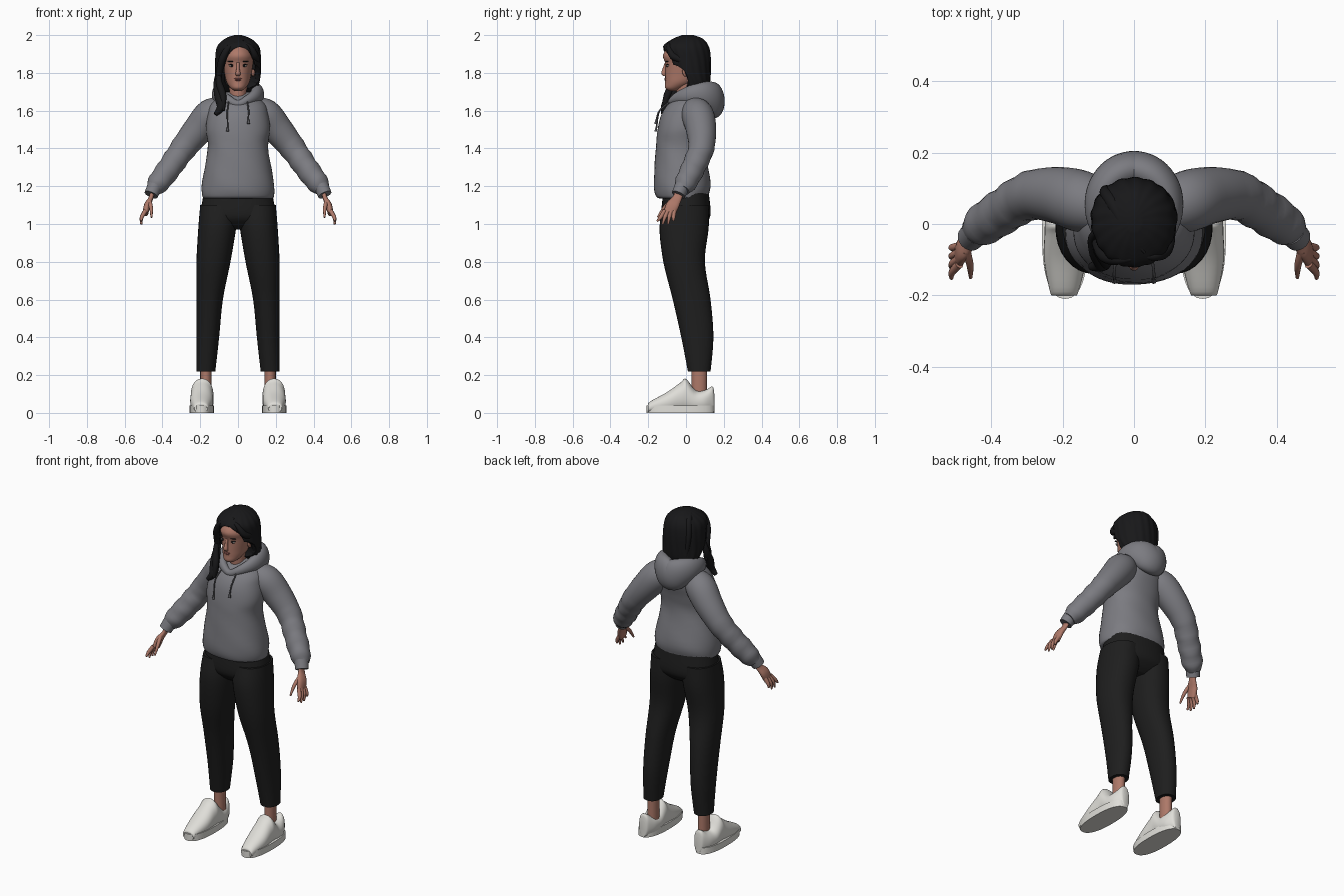
import bpy, bmesh
from math import sin, cos, pi, sqrt, copysign
from mathutils import Vector

cube = bpy.data.objects.get("Cube")
if cube:
    bpy.data.objects.remove(cube, do_unlink=True)

X, Y, Z = Vector((1, 0, 0)), Vector((0, 1, 0)), Vector((0, 0, 1))


def material(name, *rgb):
    mat = bpy.data.materials.new(name)
    mat.use_nodes = True
    mat.diffuse_color = (*rgb, 1)
    shader = mat.node_tree.nodes["Principled BSDF"]
    shader.inputs["Base Color"].default_value = (*rgb, 1)
    shader.inputs["Roughness"].default_value = .8
    return mat


GREY = material("grey fleece", .2, .2, .22)
CORD = material("dark grey cord", .1, .1, .11)
BLACK = material("black trousers", .013, .013, .013)
HAIR = material("black hair", .009, .009, .01)
SKIN = material("skin", .42, .19, .14)
LIP = material("lips", .3, .1, .09)
WHITE = material("white leather", .74, .73, .69)
EYE = material("eye white", .5, .46, .43)


def finish(part, mat):
    part.data.materials.append(mat)
    bpy.ops.object.select_all(action='DESELECT')
    part.select_set(True)
    bpy.context.view_layer.objects.active = part
    bpy.ops.object.shade_smooth_by_angle(angle=.9)
    return part


def spline(rows, steps, cyclic):
    """Smooth interpolation through rows of numbers."""
    count, result = len(rows), []

    def pick(index):
        return rows[index % count] if cyclic else rows[max(0, min(count - 1, index))]

    for i in range(count if cyclic else count - 1):
        before, start, end, after = (pick(i + k) for k in (-1, 0, 1, 2))
        for step in range(steps):
            t = step / steps
            row = []
            for p, q, r, w in zip(before, start, end, after):
                bend = 2 * p - 5 * q + 4 * r - w
                row.append(q + t * (r - p + t * (bend + t * (3 * (q - r) + w - p))) / 2)
            result.append(row)
    return result if cyclic else result + [list(rows[-1])]


def sweep(name, rows, mat, axes=None, ref=Y, side=1, sides=32, power=2.0, cyclic=False, ripple=None):
    """Skin rings (x, y, z, radius, radius) that lie on fixed axes or across the path."""
    rows = spline(rows, 5, cyclic)
    points = [Vector((x * side, y, z)) for x, y, z, *radii in rows]
    count, bm, rings = len(rows), bmesh.new(), []
    for i, (point, row) in enumerate(zip(points, rows)):
        if axes:
            u, v = axes
        else:
            after = points[(i + 1) % count] if cyclic else points[min(i + 1, count - 1)]
            before = points[i - 1] if cyclic else points[max(i - 1, 0)]
            tangent = (after - before).normalized()
            u = (ref - tangent * ref.dot(tangent)).normalized()
            v = tangent.cross(u)
        ring = []
        for k in range(sides):
            angle = 2 * pi * k / sides
            a, b = (copysign(abs(w) ** (2 / power), w) for w in (cos(angle), sin(angle)))
            swell = 1 + ripple(angle, point.z) if ripple else 1
            ring.append(bm.verts.new(point + swell * (u * a * row[-2] + v * b * row[-1])))
        rings.append(ring)
    for i in range(count if cyclic else count - 1):
        low, high = rings[i], rings[(i + 1) % count]
        for k in range(sides):
            j = (k + 1) % sides
            bm.faces.new((low[k], low[j], high[j], high[k]))
    if not cyclic:
        bm.faces.new(rings[0])
        bm.faces.new(rings[-1])
    bmesh.ops.recalc_face_normals(bm, faces=bm.faces)
    mesh = bpy.data.meshes.new(name)
    bm.to_mesh(mesh)
    bm.free()
    part = bpy.data.objects.new(name, mesh)
    bpy.context.collection.objects.link(part)
    return finish(part, mat)


def column(name, rows, mat, **options):
    """Horizontal rings on the centre plane: (y, z, half width, half depth)."""
    return sweep(name, [(0, *row) for row in rows], mat, axes=(X, Y), **options)


def tube(name, path, radii, mat, flat=1.0, **options):
    """Tube along a path, with its second radius scaled by flat."""
    return sweep(name, [(*p, r, r * flat) for p, r in zip(path, radii)], mat, **options)


def blob(name, place, scale, mat):
    bpy.ops.mesh.primitive_uv_sphere_add(segments=20, ring_count=12, location=place)
    part = bpy.context.object
    part.name, part.scale = name, scale
    return finish(part, mat)


# Trouser hips and hooded top
column("trouser_hips", [(0, 1.17, .18, .12), (0, 1.05, .2, .13), (0, 1, .19, .1), (0, .97, .1, .06)],
       BLACK, power=2.3)
column("top_body", [(-.01, 1.135, .18, .13), (-.02, 1.15, .19, .14), (-.02, 1.22, .19, .15),
                    (-.03, 1.4, .16, .13), (-.02, 1.5, .17, .13), (0, 1.58, .16, .13),
                    (.02, 1.64, .14, .11), (.03, 1.7, .06, .05)], GREY, sides=48, power=2.2,
       ripple=lambda angle, z: .006 * sin(5 * angle + 40 * z) * (z < 1.45))

# Lowered hood: a closed roll that swells towards the back
hood = []
for i in range(12):
    turn = pi * i / 6
    back = (1 - cos(turn)) / 2
    hood.append((.1 * sin(turn), .23 * back - .08, 1.635 + .04 * abs(sin(turn)) + .015 * back,
                 .02 + .07 * back, .02 + .035 * back))
sweep("hood", hood, GREY, ref=Z, cyclic=True)

# Neck, head and face
column("neck", [(.01, 1.62, .05, .05), (0, 1.68, .045, .05), (0, 1.76, .05, .05)], SKIN)
column("head", [(-.07, 1.705, .02, .02), (-.06, 1.72, .04, .05), (-.03, 1.75, .06, .08),
                (-.01, 1.79, .07, .1), (0, 1.85, .08, .11), (0, 1.9, .08, .12), (.01, 1.97, .04, .07)], SKIN)
column("nose", [(-.107, 1.855, .008, .005), (-.113, 1.825, .008, .01), (-.118, 1.797, .013, .013),
                (-.113, 1.783, .01, .007)], SKIN)
blob("upper_lip", (0, -.107, 1.769), (.02, .008, .004), LIP)
blob("lower_lip", (0, -.106, 1.762), (.016, .009, .005), LIP)

# Hair: rippled cap, opened at the face and over the left cheek
cap = column("hair_cap", [(.06, 1.7, .09, .05), (.045, 1.74, .11, .08), (.02, 1.8, .12, .11),
                          (.01, 1.88, .12, .12), (0, 1.94, .11, .12), (.01, 1.98, .07, .08), (.01, 2, .02, .03)],
             HAIR, sides=96, ripple=lambda angle, z: .014 * sin(17 * angle + 14 * z))
openings = [tube("face_cutter", [(.01, -.4, 1.8), (.01, -.02, 1.8)], (.083, .083), HAIR, flat=1.65, ref=X),
            tube("cheek_cutter", [(.02, -.1, 1.76), (.3, -.1, 1.76)], (.11, .11), HAIR, flat=.8)]
for opening in openings:
    bpy.context.view_layer.objects.active = cap
    cut = cap.modifiers.new("opening", 'BOOLEAN')
    cut.operation, cut.solver, cut.object = 'DIFFERENCE', 'EXACT', opening
    bpy.ops.object.modifier_move_to_index(modifier=cut.name, index=0)
    bpy.ops.object.modifier_apply(modifier=cut.name)
    bpy.data.objects.remove(opening, do_unlink=True)

# Loose locks swept from the parting, longest over the right shoulder
LOCKS = {
    "right_fringe": [(.03, -.09, 1.96), (-.04, -.1, 1.94), (-.08, -.09, 1.88), (-.1, -.06, 1.8), (-.11, -.04, 1.7)],
    "left_fringe": [(.02, -.09, 1.96), (.06, -.09, 1.94), (.09, -.07, 1.89), (.1, -.01, 1.85), (.1, .04, 1.7)],
    "long_outer_lock": [(-.1, -.02, 1.85), (-.11, -.04, 1.75), (-.1, -.08, 1.68), (-.09, -.11, 1.62),
                        (-.12, -.12, 1.58)],
    "long_inner_lock": [(-.1, -.05, 1.83), (-.1, -.07, 1.75), (-.08, -.1, 1.68), (-.08, -.12, 1.6)],
    "crown_lock": [(.03, -.08, 1.97), (-.02, -.02, 1.98), (-.06, .06, 1.96), (-.08, .09, 1.88), (-.07, .1, 1.75)],
}
for name, path in LOCKS.items():
    widest = .026 if name == "long_outer_lock" else .019
    tube(name, path, [widest * sin(pi * (i + .3) / len(path)) for i in range(len(path))], HAIR, sides=16)

for side, s in (("left", 1), ("right", -1)):
    # Trouser leg and ankle
    sweep(side + "_trouser_leg", [(.1, 0, 1.1, .1, .12), (.11, -.01, .98, .1, .13), (.13, -.01, .8, .09, .11),
                                  (.15, .03, .6, .07, .1), (.16, .06, .4, .06, .085), (.17, .07, .22, .05, .06)],
          BLACK, axes=(X, Y), side=s, power=2.2)
    tube(side + "_ankle", [(.17, .07, .07), (.17, .07, .25)], (.04, .04), SKIN, flat=.75, side=s)

    # Shoe: height along the foot, with a rounded outline, on a flat sole
    upper = []
    for y, top in ((-.2, .04), (-.19, .06), (-.1, .11), (-.03, .16), (0, .18), (.05, .12),
                   (.1, .12), (.14, .14), (.15, .1)):
        width = .06 * sqrt(1 - ((y + .03) / .185) ** 4)
        upper.append((.19 - .03 * y, y, top / 2, width, top / 2))
    sweep(side + "_shoe", upper, WHITE, axes=(X, Z), side=s, power=2.2)
    sweep(side + "_sole", [(.193, -.03, z, .065, .18) for z in (0, .04)], WHITE, axes=(X, Y), side=s, power=2.4)

    # Sleeve with folds bunched above the cuff
    tube(side + "_sleeve", [(.07, .03, 1.61), (.14, .06, 1.58), (.21, .08, 1.5), (.29, .08, 1.4), (.36, .04, 1.3),
                            (.42, 0, 1.22), (.45, -.02, 1.18)], (.06, .085, .08, .068, .063, .058, .04), GREY, side=s,
         ripple=lambda angle, z: .04 * sin(100 * z + sin(2 * angle)) * (z < 1.4))
    tube(side + "_cuff", [(.44, -.02, 1.2), (.46, -.04, 1.155)], (.04, .037), GREY, side=s)

    # Hand: palm, four fanned fingers and thumb
    tube(side + "_palm", [(.45, -.03, 1.19), (.46, -.045, 1.14), (.48, -.07, 1.1), (.49, -.09, 1.055)],
         (.024, .024, .034, .03), SKIN, flat=.5, side=s, power=2.3)
    fingers = {name: [(.49, .017 * i - .113, 1.07), (.51, .023 * i - .135, 1.035),
                      (.512, .029 * i - .153, 1.015 - .02 * sin(pi * i / 3))]
               for i, name in enumerate(("index", "middle", "ring", "little"))}
    fingers["thumb"] = [(.47, -.075, 1.125), (.46, -.115, 1.085), (.458, -.15, 1.035)]
    for name, path in fingers.items():
        tube(f"{side}_{name}_finger", path, (.012, .01, .005), SKIN, ref=X, side=s, sides=12)

    # Eye, brow, ear and hood cord
    blob(side + "_eye", (s * .033, -.096, 1.838), (.015, .008, .006), EYE)
    blob(side + "_iris", (s * .032, -.101, 1.838), (.006, .005, .006), HAIR)
    blob(side + "_lash", (s * .034, -.097, 1.844), (.017, .009, .002), HAIR)
    blob(side + "_brow", (s * .035, -.1, 1.861), (.02, .008, .003), HAIR)
    blob(side + "_ear", (s * .08, 0, 1.81), (.01, .02, .03), SKIN)
    end = 1.53 if s > 0 else 1.49
    tube(side + "_cord", [(.05, -.09, 1.645), (.056, -.14, 1.6), (.055, -.155, end + .03), (.055, -.16, end)],
         (.004, .004, .004, .008), CORD, side=s, sides=12)
